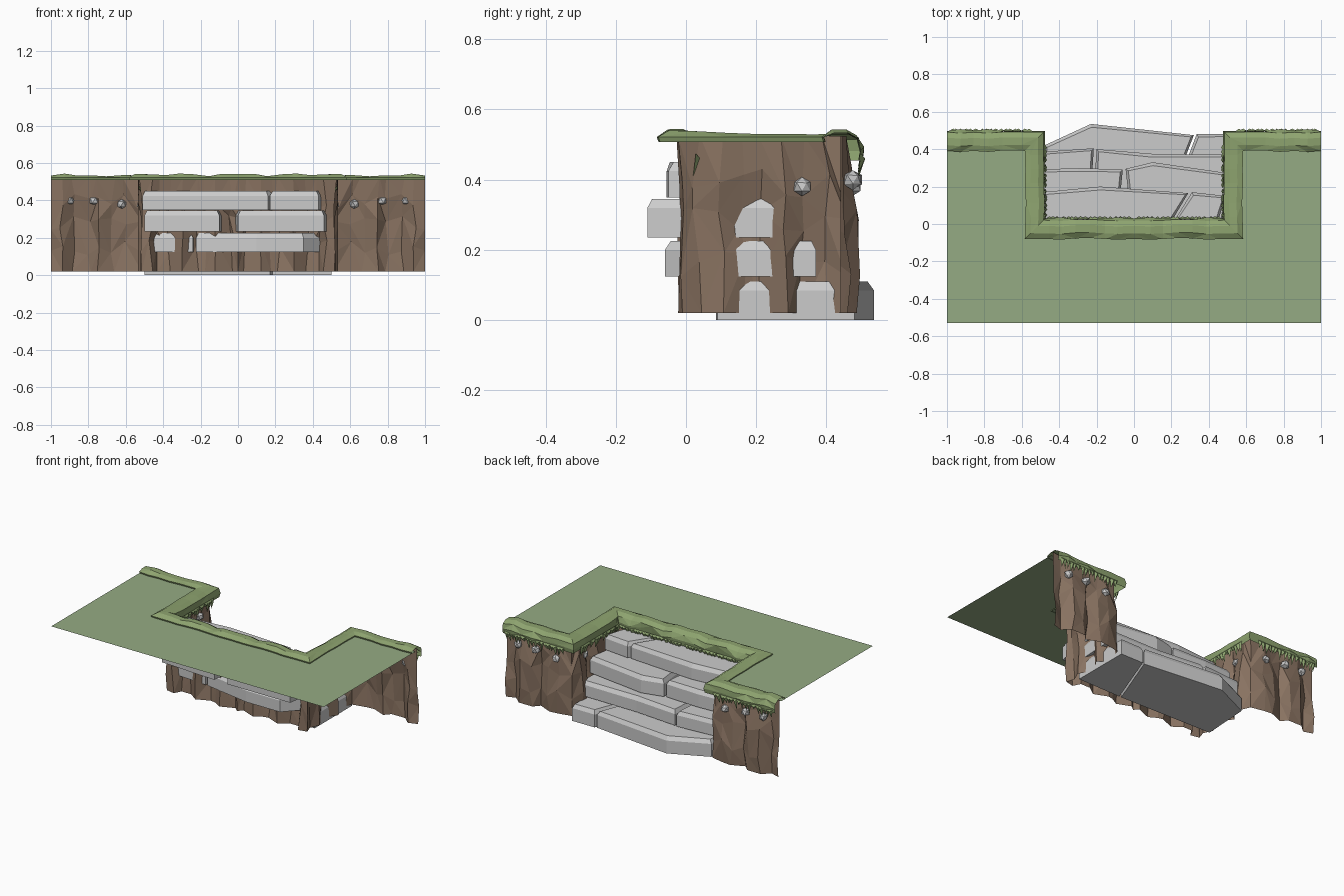
import bpy, bmesh, random
from mathutils import Vector

if "Cube" in bpy.data.objects:
    bpy.data.objects.remove(bpy.data.objects["Cube"])

random.seed(7)
EDGE = [(-1, .44), (-.535, .44), (-.535, -.03), (0, -.03)]  # left half of cliff edge


def material(name, rgb):
    m = bpy.data.materials.new(name)
    m.diffuse_color = (*rgb, 1)
    m.use_nodes = True
    m.node_tree.nodes["Principled BSDF"].inputs["Base Color"].default_value = m.diffuse_color
    return m


EARTH = material("earth", (.25, .17, .12))
TURF = material("turf", (.27, .37, .16))
LAWN = material("lawn", (.30, .41, .23))


def finish(name, bm, mat=None, mirror=False):
    me = bpy.data.meshes.new(name)
    bm.to_mesh(me)
    bm.free()
    ob = bpy.data.objects.new(name, me)
    bpy.context.collection.objects.link(ob)
    if mat:
        me.materials.append(mat)
    if mirror:
        mod = ob.modifiers.new("mirror", "MIRROR")
        mod.merge_threshold = .0005
    return ob


def samples(step, jitter=0):
    """Points along the edge: (position, tangent, outward normal, is_fixed)."""
    out = []
    pts = [Vector((x, y, 0)) for x, y in EDGE]
    dirs = [(b - a).normalized() for a, b in zip(pts, pts[1:])]
    norms = [Vector((-d.y, d.x, 0)) for d in dirs]
    for k, (a, b) in enumerate(zip(pts, pts[1:])):
        n = round((b - a).length / step)
        corner = norms[k] if k == 0 else norms[k] + norms[k - 1]
        out.append((a, dirs[k], corner, True))
        for i in range(1, n):
            t = (i + random.uniform(-jitter, jitter)) / n
            out.append((a.lerp(b, t), dirs[k], norms[k], False))
    out.append((pts[-1], dirs[-1], norms[-1], True))
    return out


def sheet(bm, rows):
    """Skin columns of points, triangulated, facing outward."""
    cols = [[bm.verts.new(p) for p in c] for c in rows]
    for a, b in zip(cols, cols[1:]):
        for j in range(len(a) - 1):
            q = (a[j], a[j + 1], b[j + 1], b[j])
            if random.random() < .5:
                tris = (q[:3], (q[0], q[2], q[3]))
            else:
                tris = ((q[0], q[1], q[3]), q[1:])
            for t in tris:
                bm.faces.new(t)


# folded earth cliff
cols = []
for i, (p, t, n, fixed) in enumerate(samples(.062, .3)):
    fold = (.0 if i % 3 == 1 else .042) + random.uniform(-.004, .014)
    if fixed:
        fold = .02
    col = []
    for z, f in ((.02, 1), (.15, 1.1), (.28, 1), (.39, .6), (.525, .35)):
        inner = .1 < z < .5
        side = 0 if fixed else random.uniform(-.014, .014)
        d = max(0, fold * f + (random.uniform(-.012, .012) if inner else 0))
        dz = random.uniform(-.045, .045) if inner else 0
        col.append(p + n * d + t * side + Vector((0, 0, z + dz)))
    cols.append(col)
bm = bmesh.new()
sheet(bm, cols)
finish("cliff_wall", bm, EARTH, True)

# rounded turf rim over the cliff edge
SECTION = ((-.045, .508), (-.05, .522), (-.02, .535), (.02, .535),
           (.05, .518), (.06, .485), (.055, .455))
cols = []
for p, t, n, fixed in samples(.075, .2):
    w, h = random.uniform(-.012, .008), random.uniform(-.006, .009)
    cols.append([p + n * (d + (w if j < 2 else -w * .6))
                 + Vector((0, 0, z + (h if 0 < j < 5 else 0)))
                 for j, (d, z) in enumerate(reversed(SECTION))])
bm = bmesh.new()
sheet(bm, cols)
finish("turf_rim", bm, TURF, True)

# hanging grass blades
bm = bmesh.new()
for p, t, n, fixed in samples(.026, .3):
    if fixed:
        continue
    w = random.uniform(.014, .024)
    drop = random.uniform(.40, .445)
    top = p + n * .058 + Vector((0, 0, .475))
    v = [bm.verts.new(q) for q in (
        top - t * w, top + t * w, top + n * .012 - Vector((0, 0, .015)),
        p + n * .05 + Vector((0, 0, drop)) + t * random.uniform(-.01, .01))]
    for f in ((1, 0, 2), (0, 3, 2), (3, 1, 2)):
        bm.faces.new([v[k] for k in f])
finish("hanging_grass", bm, TURF, True)

# flat lawn with the stair notch
bm = bmesh.new()
half = [(-1, -.53), (0, -.53), (0, -.04), (-.545, -.04), (-.545, .43), (-1, .43)]
bm.faces.new([bm.verts.new((x, y, .512)) for x, y in half])
finish("lawn", bm, LAWN, True)


def slab(name, outline, z0, z1, chamfer=.025):
    """Prism with a chamfered top edge."""
    bm = bmesh.new()
    base = bm.faces.new([bm.verts.new((x, y, z0)) for x, y in outline])
    ext = bmesh.ops.extrude_face_region(bm, geom=[base])["geom"]
    for v in ext:
        if isinstance(v, bmesh.types.BMVert):
            v.co.z = z1 - chamfer
    bmesh.ops.recalc_face_normals(bm, faces=bm.faces[:])
    bm.normal_update()
    top = max(bm.faces, key=lambda f: f.calc_center_median().z)
    bmesh.ops.inset_region(bm, faces=[top], thickness=.018, depth=0)
    for v in top.verts:
        v.co.z = z1
    bmesh.ops.recalc_face_normals(bm, faces=bm.faces[:])
    finish(name, bm)


# stone steps, two slabs per level, lowest first
STEPS = [
    (0, .11,
     [(-.5, .1), (.17, .085), (.32, .475), (-.23, .535), (-.48, .42)],
     [(.185, .085), (.5, .09), (.5, .48), (.335, .48)]),
    (.125, .225,
     [(-.5, .02), (-.24, .0), (-.215, .405), (-.5, .385)],
     [(-.225, .0), (.1, -.06), (.35, -.06), (.5, .1), (.515, .37), (.1, .375), (-.2, .4)]),
    (.235, .345,
     [(-.5, -.08), (-.1, -.105), (-.06, .29), (-.3, .3), (-.5, .29)],
     [(0, -.11), (.46, -.11), (.515, .27), (.1, .33), (-.045, .295)]),
    (.35, .45,
     [(-.51, -.05), (.16, -.055), (.29, .165), (-.18, .2), (-.49, .17)],
     [(.17, -.055), (.43, -.05), (.49, .15), (.31, .17)]),
]
for i, (z0, z1, left, right) in enumerate(STEPS, 1):
    slab(f"step_{i}_left", left, z0, z1)
    slab(f"step_{i}_right", right, z0, z1)

# pebbles set in the cliff
bm = bmesh.new()
for x, y, z in ((-.9, .475, .4), (-.77, .475, .4), (-.62, .475, .38), (-.515, .33, .38)):
    r = random.uniform(.022, .03)
    new = bmesh.ops.create_icosphere(bm, subdivisions=1, radius=r)["verts"]
    for v in new:
        v.co = v.co * random.uniform(.85, 1.1) + Vector((x, y, z))
finish("pebbles", bm, None, True)
